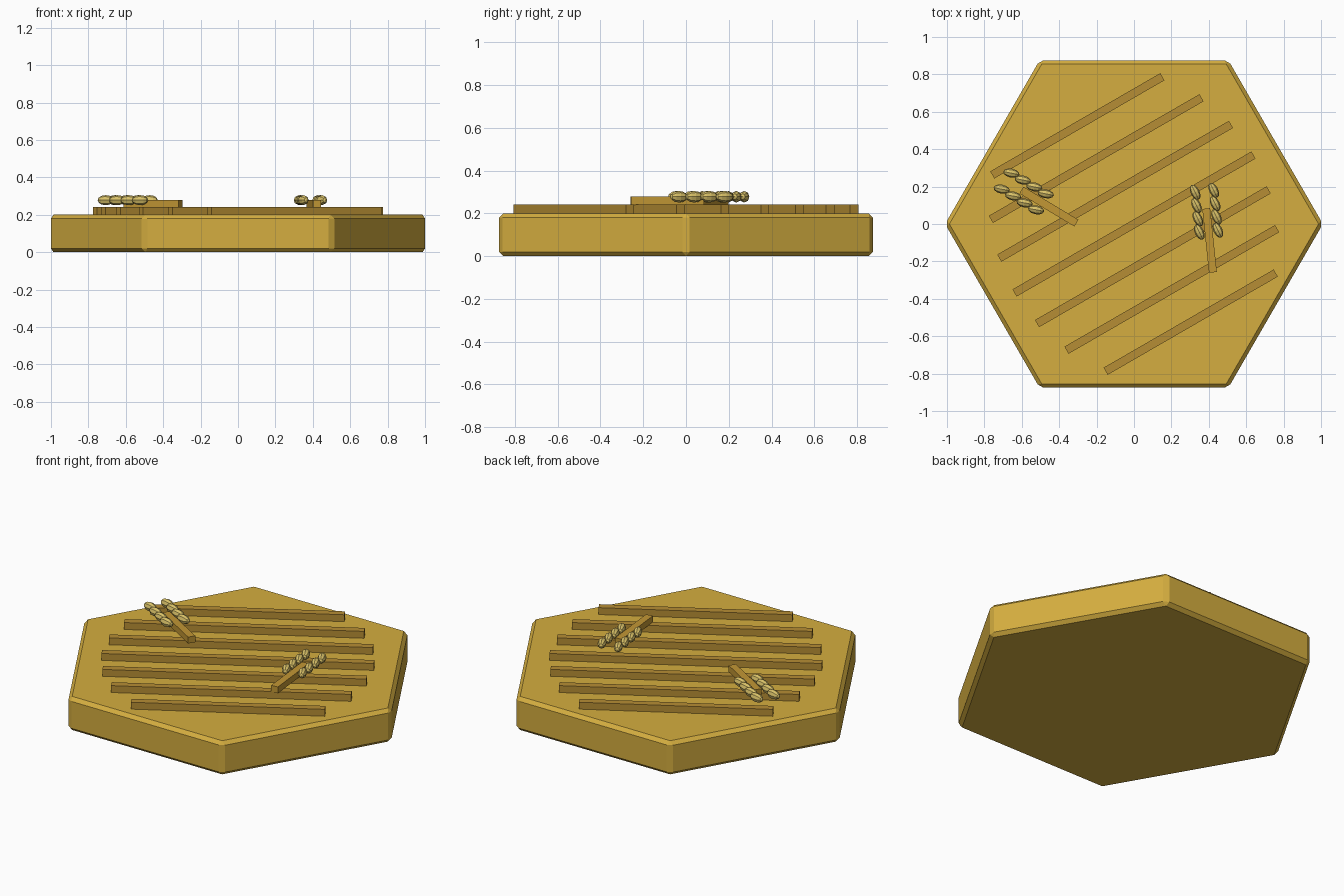
import bpy, bmesh
from math import radians, pi
from mathutils import Matrix, Vector

if "Cube" in bpy.data.objects:
    bpy.data.objects.remove(bpy.data.objects["Cube"])


def material(name, rgb):
    m = bpy.data.materials.new(name)
    m.diffuse_color = (*rgb, 1)
    m.use_nodes = True
    m.node_tree.nodes["Principled BSDF"].inputs["Base Color"].default_value = m.diffuse_color
    return m


TILE = material("golden_soil", (0.66, 0.42, 0.05))
ROW = material("furrow_brown", (0.47, 0.27, 0.035))
STALK = material("stalk_brown", (0.54, 0.31, 0.035))
GRAIN = material("grain_yellow", (0.70, 0.54, 0.14))


def add_object(name, bm, mat):
    mesh = bpy.data.meshes.new(name)
    bm.to_mesh(mesh)
    bm.free()
    mesh.materials.append(mat)
    ob = bpy.data.objects.new(name, mesh)
    bpy.context.collection.objects.link(ob)
    return ob


def placement(x, y, z, angle):
    return Matrix.Translation((x, y, z)) @ Matrix.Rotation(angle, 4, 'Z')


def box(name, size, matrix, mat):
    bm = bmesh.new()
    bmesh.ops.create_cube(bm, size=1, matrix=matrix @ Matrix.Diagonal((*size, 1)))
    return add_object(name, bm, mat)


# Hexagonal tile with bevelled edges
bm = bmesh.new()
bmesh.ops.create_cone(bm, cap_ends=True, segments=6, radius1=1.01, radius2=1.01,
                      depth=0.2, matrix=placement(0, 0, 0.1, radians(30)))
# Turn so that two corners point along x
if max(v.co.x for v in bm.verts) < 1.0:
    bmesh.ops.rotate(bm, verts=bm.verts, matrix=Matrix.Rotation(radians(30), 3, 'Z'))
tile = add_object("hex_tile", bm, TILE)
bevel = tile.modifiers.new("bevel", 'BEVEL')
bevel.width = 0.02
bevel.segments = 1

# Diagonal furrows, shorter towards the edges
lengths = {0: 1.475, 1: 1.43, 2: 1.30, 3: 1.05}
slant = Matrix.Rotation(radians(30), 4, 'Z')
for i in range(-3, 4):
    box(f"furrow_{i + 4}", (lengths[abs(i)], 0.044, 0.045),
        slant @ Matrix.Translation((0, i * 0.202, 0.2185)), ROW)


# Wheat ear: a stalk with two rows of slanted grains
def wheat(name, x, y, angle):
    base = placement(x, y, 0, radians(angle))
    box(name + "_stalk", (0.343, 0.042, 0.038),
        base @ Matrix.Translation((0, 0, 0.259)), STALK)
    bm = bmesh.new()
    for k in range(4):
        for side in (-1, 1):
            m = (base @ placement(0.05 + 0.0715 * k, side * 0.05, 0.278, radians(20))
                 @ Matrix.Diagonal((0.044, 0.024, 0.027, 1))
                 @ Matrix.Rotation(pi / 2, 4, 'Y'))
            bmesh.ops.create_uvsphere(bm, u_segments=8, v_segments=6, radius=1, matrix=m)
    add_object(name + "_grains", bm, GRAIN)


wheat("left_wheat", -0.455, 0.093, 149)
wheat("right_wheat", 0.404, -0.088, 96)
